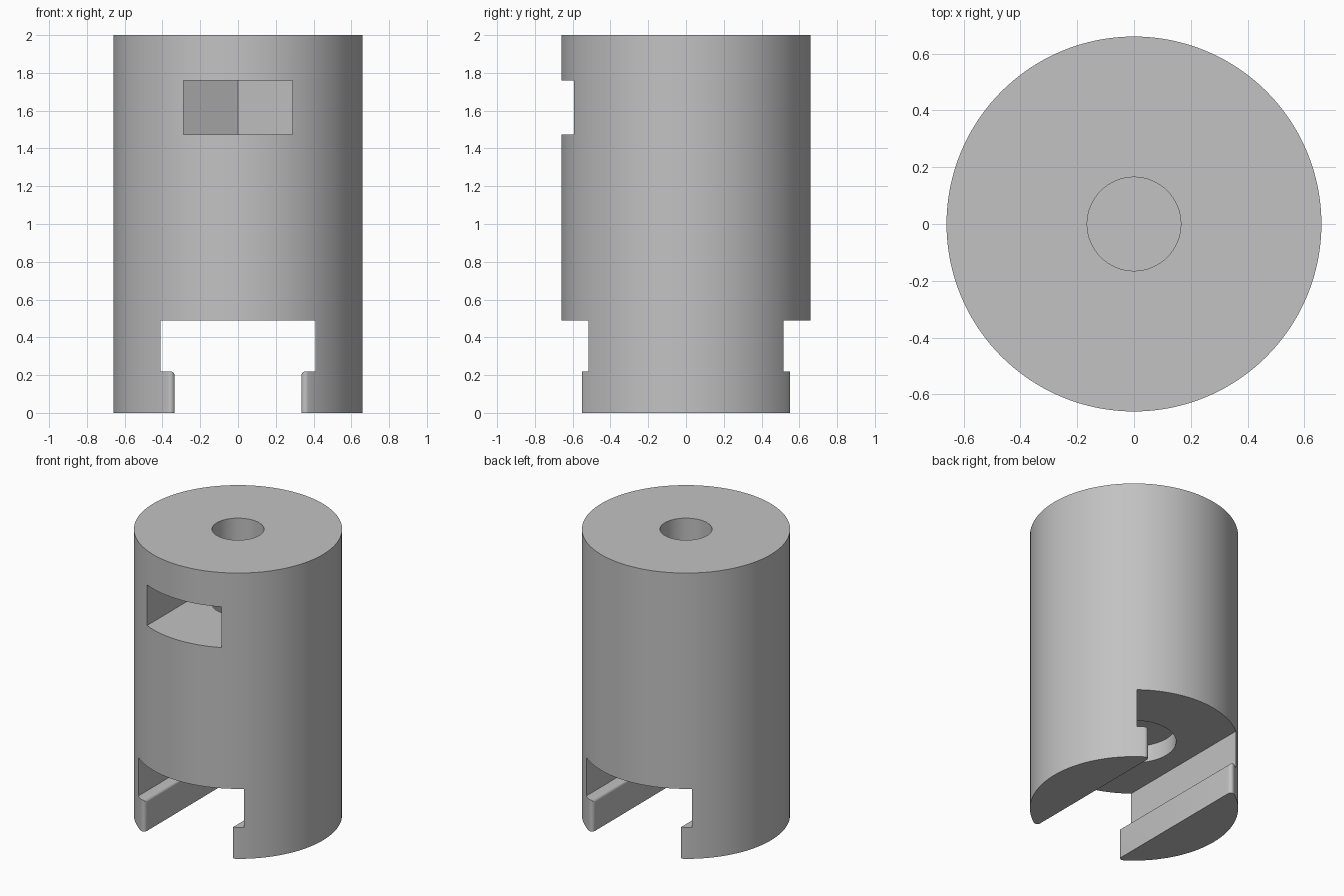
import bpy, bmesh, math
from mathutils import Vector

cube = bpy.data.objects.get("Cube")
if cube:
    bpy.data.objects.remove(cube, do_unlink=True)

R = 0.66          # body radius
FILLET = 0.023    # rounding on the lips
LIP_X, SLOT_X = 0.335, 0.41
LIP_Z, SLOT_Z = 0.22, 0.49

grey = bpy.data.materials.new("plain_grey")
grey.use_nodes = True
colour = (0.54, 0.54, 0.54, 1)
grey.diffuse_color = colour
grey.node_tree.nodes["Principled BSDF"].inputs["Base Color"].default_value = colour


def prism(name, points, offset):
    """Closed solid made by sweeping a flat outline along an offset."""
    bm = bmesh.new()
    face = bm.faces.new([bm.verts.new(p) for p in points])
    ext = bmesh.ops.extrude_face_region(bm, geom=[face])
    moved = [g for g in ext["geom"] if isinstance(g, bmesh.types.BMVert)]
    bmesh.ops.translate(bm, verts=moved, vec=Vector(offset))
    bmesh.ops.recalc_face_normals(bm, faces=bm.faces)
    mesh = bpy.data.meshes.new(name)
    bm.to_mesh(mesh)
    bm.free()
    mesh.materials.append(grey)
    obj = bpy.data.objects.new(name, mesh)
    bpy.context.collection.objects.link(obj)
    return obj


def arc(cx, cy, r, start, end, steps):
    angles = [math.radians(start + (end - start) * i / steps) for i in range(steps + 1)]
    return [(cx + r * math.cos(a), cy + r * math.sin(a)) for a in angles]


def upright(name, outline, bottom, top):
    return prism(name, [(x, y, bottom) for x, y in outline], (0, 0, top - bottom))


def disc(name, r, sides, bottom, top):
    return upright(name, arc(0, 0, r, 0, 360, sides)[:-1], bottom, top)


def mirrored(half):
    return half + [(-x, y) for x, y in reversed(half)]


# Main cylinder
body = disc("body", R, 128, 0, 2)
cutters = []

# Undercut slot through the bottom, with rounded lip tops
half = [(LIP_X, -0.1)]
half += arc(LIP_X + FILLET, LIP_Z - FILLET, FILLET, 180, 90, 8)
half += [(SLOT_X, LIP_Z), (SLOT_X, SLOT_Z)]
cutters.append(prism("slot_cutter", [(x, -1, z) for x, z in mirrored(half)], (0, 2, 0)))

# Rounded vertical ends of the lips, front and back
cx = LIP_X + FILLET
cy = math.sqrt((R - FILLET) ** 2 - cx ** 2)
half = arc(cx, cy, FILLET, 180, math.degrees(math.atan2(cy, cx)), 8)
half.append((half[-1][0] * 1.2, half[-1][1] * 1.2))
for side in (-1, 1):
    outline = [(x, side * y) for x, y in mirrored(half)]
    cutters.append(upright("lip_end_cutter", outline, -0.1, 0.4))

# Nut pocket: open at the front, hexagonal at the back
w = 0.288
half = [(w, -1), (w, w / math.sqrt(3))]
outline = half + [(0, 2 * w / math.sqrt(3))] + [(-x, y) for x, y in reversed(half)]
cutters.append(upright("nut_pocket_cutter", outline, 1.475, 1.76))

# Screw hole from the top, and shallow round recess in the slot ceiling
cutters.append(disc("screw_hole_cutter", 0.165, 64, 1.0, 2.1))
cutters.append(disc("recess_cutter", 0.267, 64, 0.4, SLOT_Z + 0.12))

bpy.ops.object.select_all(action='DESELECT')
bpy.context.view_layer.objects.active = body
body.select_set(True)
for cutter in cutters:
    cutter.hide_render = True
    mod = body.modifiers.new("cut", 'BOOLEAN')
    mod.operation = 'DIFFERENCE'
    mod.solver = 'EXACT'
    mod.object = cutter
    bpy.ops.object.modifier_apply(modifier=mod.name)
    bpy.data.objects.remove(cutter, do_unlink=True)

bpy.ops.object.shade_smooth_by_angle(angle=math.radians(30))
